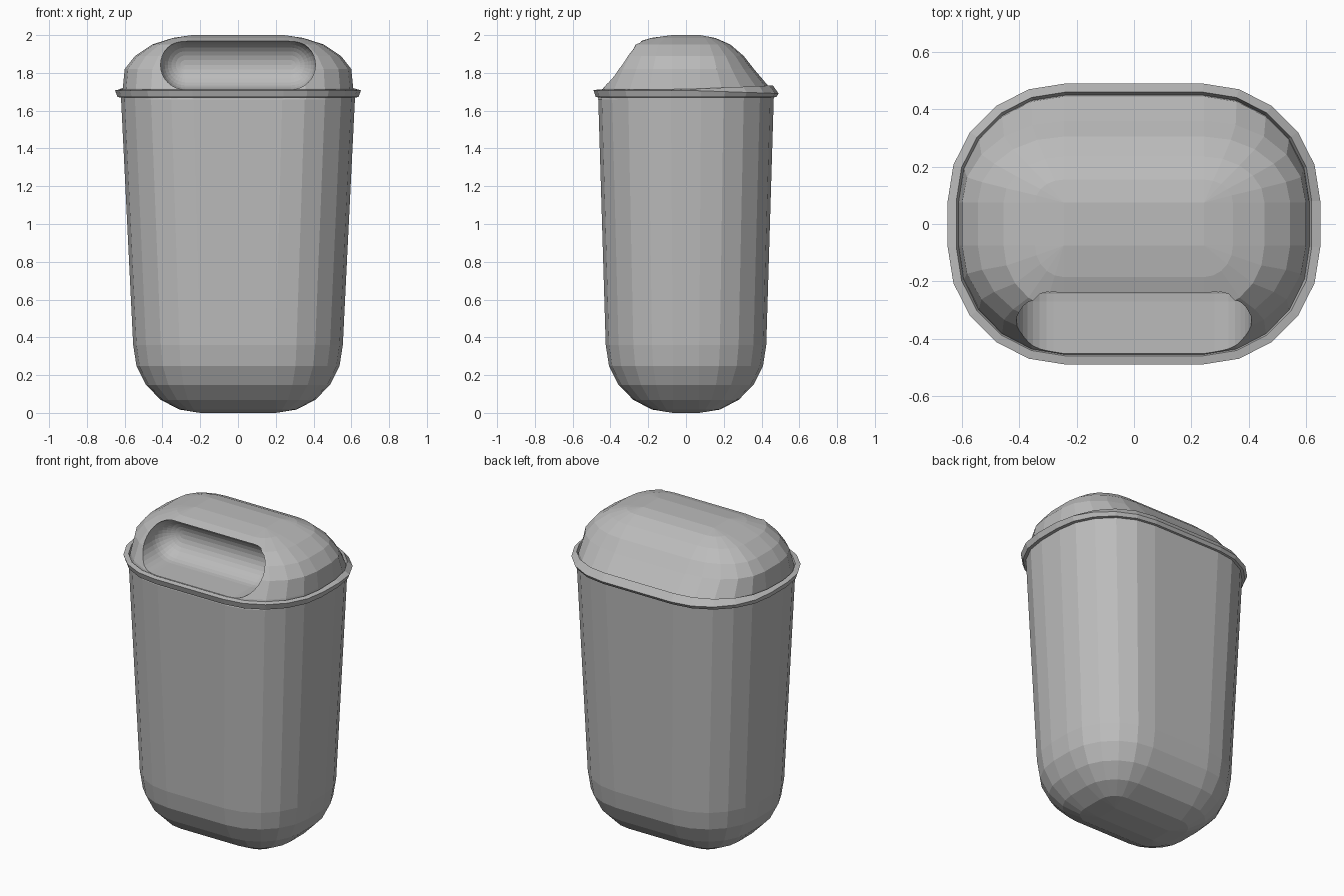
import bpy, bmesh, math
from mathutils import Matrix

cube = bpy.data.objects.get("Cube")
if cube:
    bpy.data.objects.remove(cube)

grey = bpy.data.materials.new("grey plastic")
grey.use_nodes = True
colour = (0.5, 0.5, 0.5, 1)
grey.diffuse_color = colour
grey.node_tree.nodes["Principled BSDF"].inputs["Base Color"].default_value = colour


def ring(z, core, rx, front, back, segs, lift=0):
    """Rounded rectangle: straight core sides joined by quarter arcs."""
    pts = []
    for quarter, (sx, sy) in enumerate(((1, 1), (-1, 1), (-1, -1), (1, -1))):
        ry = back if sy > 0 else front
        for i in range(segs + 1):
            a = math.pi / 2 * (quarter + i / segs)
            x = sx * core[0] + rx * math.cos(a)
            y = sy * core[1] + ry * math.sin(a)
            pts.append((x, y, z + lift * max(0, y)))
    return pts


def loft(name, rings, closed=False, cap_start=True, cap_end=True, matrix=None):
    bm = bmesh.new()
    rows = [[bm.verts.new(p) for p in r] for r in rings]
    pairs = list(zip(rows, rows[1:]))
    if closed:
        pairs.append((rows[-1], rows[0]))
    for a, b in pairs:
        for i in range(len(a)):
            j = (i + 1) % len(a)
            bm.faces.new((a[i], a[j], b[j], b[i]))
    if not closed and cap_start:
        bm.faces.new(rows[0][::-1])
    if not closed and cap_end:
        bm.faces.new(rows[-1])
    bmesh.ops.remove_doubles(bm, verts=bm.verts, dist=0.0005)
    bmesh.ops.recalc_face_normals(bm, faces=bm.faces)
    if matrix:
        bm.transform(matrix)
    mesh = bpy.data.meshes.new(name)
    bm.to_mesh(mesh)
    bm.free()
    mesh.materials.append(grey)
    obj = bpy.data.objects.new(name, mesh)
    bpy.context.collection.objects.link(obj)
    return obj


# Bin body: rounded base, then walls widening to the top
SEGS = 5
body_rings = []
for i in range(SEGS + 1):
    a = math.pi / 2 * i / SEGS
    r = 0.355 * math.sin(a)
    body_rings.append(ring(0.36 * (1 - math.cos(a)), (0.2, 0.07), r, r, r, SEGS))
body_rings.append(ring(1.68, (0.235, 0.08), 0.385, 0.385, 0.385, SEGS))
loft("bin_body", body_rings)

# Rim: swept lip, slightly raised at the back
rim = [(1.67, 0.38, 0), (1.672, 0.398, 0), (1.708, 0.41, -0.035),
       (1.713, 0.38, 0.045), (1.66, 0.36, 0)]
loft("rim", [ring(z, (0.24, 0.08), r, r, r, SEGS, lift) for z, r, lift in rim], closed=True)

# Domed lid: steeper at the front than at the back
dome = [(1.66, 0.37, 0.39, 0.38), (1.72, 0.365, 0.375, 0.37),
        (1.82, 0.355, 0.32, 0.285), (1.89, 0.30, 0.275, 0.23),
        (1.95, 0.21, 0.225, 0.16), (1.985, 0.10, 0.11, 0.08), (2.0, 0, 0, 0)]
lid = loft("lid", [ring(z, (0.245, 0.075), rx, f, b, SEGS) for z, rx, f, b in dome])

# Slot: stadium-shaped recess with a rounded back, cut into the lid front
FINE = 8
slot = []
for i in range(FINE + 1):
    a = math.pi / 2 * i / FINE
    r = 0.13 * math.sin(a)
    slot.append(ring(0.27 - 0.13 * math.cos(a), (0.28, 0), r, r, r, FINE))
slot.append(ring(0.7, (0.28, 0), 0.13, 0.13, 0.13, FINE))
place = Matrix.Translation((0, 0, 1.842)) @ Matrix.Rotation(math.pi / 2, 4, "X")
cutter = loft("slot_cutter", slot, cap_start=False, matrix=place)
cutter.hide_render = True

cut = lid.modifiers.new("slot", "BOOLEAN")
cut.operation = "DIFFERENCE"
cut.solver = "EXACT"
cut.object = cutter
bpy.context.view_layer.objects.active = lid
bpy.ops.object.modifier_apply(modifier=cut.name)
bpy.data.objects.remove(cutter)
